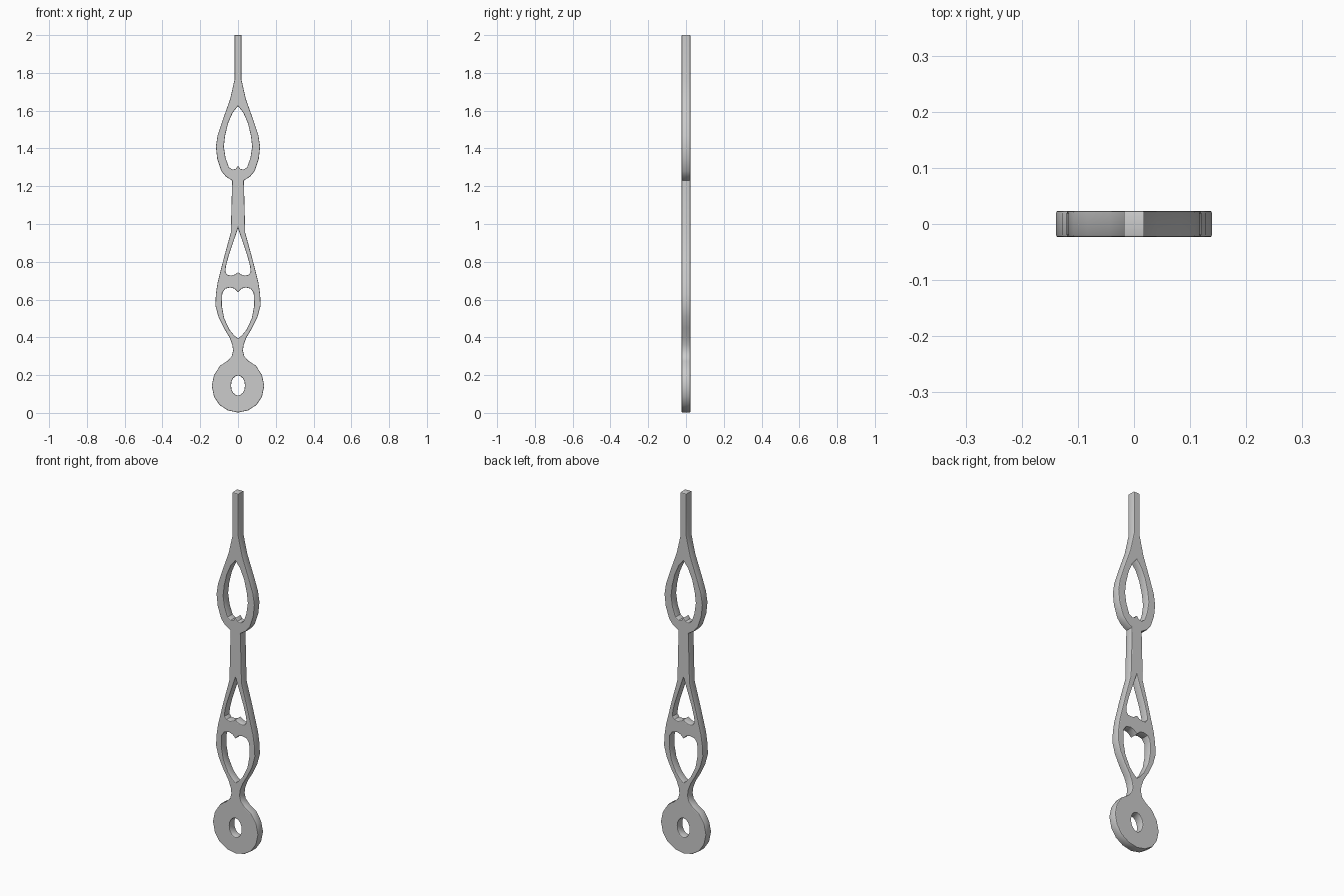
import bpy, math

HALF_DEPTH = 0.0235
BEVEL = 0.004

# Right halves of the profiles as (x, z), listed from top to bottom
outline = [(0.018, 2.0), (0.018, 1.765), (0.042, 1.66), (0.083, 1.545), (0.108, 1.47),
           (0.117, 1.41), (0.110, 1.345), (0.088, 1.28), (0.063, 1.25), (0.031, 1.23),
           (0.038, 0.955), (0.075, 0.82), (0.108, 0.69), (0.117, 0.63), (0.120, 0.57),
           (0.104, 0.51), (0.075, 0.45), (0.045, 0.4), (0.030, 0.36), (0.026, 0.33),
           (0.033, 0.30), (0.056, 0.275), (0.095, 0.25), (0.127, 0.20), (0.139, 0.143),
           (0.127, 0.086), (0.098, 0.042), (0.053, 0.013), (0, 0.002)]
upper_hole = [(0, 1.625), (0.028, 1.59), (0.052, 1.535), (0.068, 1.47), (0.075, 1.41),
              (0.066, 1.35), (0.048, 1.30), (0.029, 1.288), (0.012, 1.292), (0, 1.308)]
middle_hole = [(0, 0.978), (0.018, 0.925), (0.05, 0.83), (0.064, 0.775), (0.067, 0.745),
               (0.055, 0.73), (0.035, 0.727), (0.015, 0.733), (0, 0.745)]
heart_hole = [(0, 0.64), (0.02, 0.658), (0.04, 0.664), (0.067, 0.658), (0.083, 0.635),
              (0.086, 0.57), (0.073, 0.50), (0.045, 0.44), (0.02, 0.41), (0, 0.393)]
pivot_hole = [(0.037 * math.sin(a), 0.145 + 0.053 * math.cos(a))
              for a in (i * math.pi / 8 for i in range(9))]


def mirrored(half):
    """Close a half profile by reflecting its off-axis points."""
    half = [(0.0 if abs(x) < 1e-6 else x, z) for x, z in half]
    return half + [(-x, z) for x, z in reversed(half) if x > 0]


# Flat filled curve with pierced holes, extruded and edge-bevelled
curve = bpy.data.curves.new("clock_hand", 'CURVE')
curve.dimensions = '2D'
curve.fill_mode = 'BOTH'
curve.extrude = HALF_DEPTH - BEVEL
curve.bevel_depth = BEVEL
curve.bevel_resolution = 1
curve.offset = -BEVEL
for half in (outline, upper_hole, middle_hole, heart_hole, pivot_hole):
    pts = mirrored(half)
    spline = curve.splines.new('POLY')
    spline.points.add(len(pts) - 1)
    for p, (x, z) in zip(spline.points, pts):
        p.co = (x, z, 0, 1)
    spline.use_cyclic_u = True

hand = bpy.data.objects.new("clock_hand", curve)
bpy.context.collection.objects.link(hand)
hand.rotation_euler.x = math.pi / 2

# Convert to mesh and smooth the gentle curves
bpy.context.view_layer.objects.active = hand
hand.select_set(True)
bpy.ops.object.convert(target='MESH')
bpy.ops.object.transform_apply(rotation=True)
bpy.ops.object.shade_smooth_by_angle(angle=math.radians(30))
